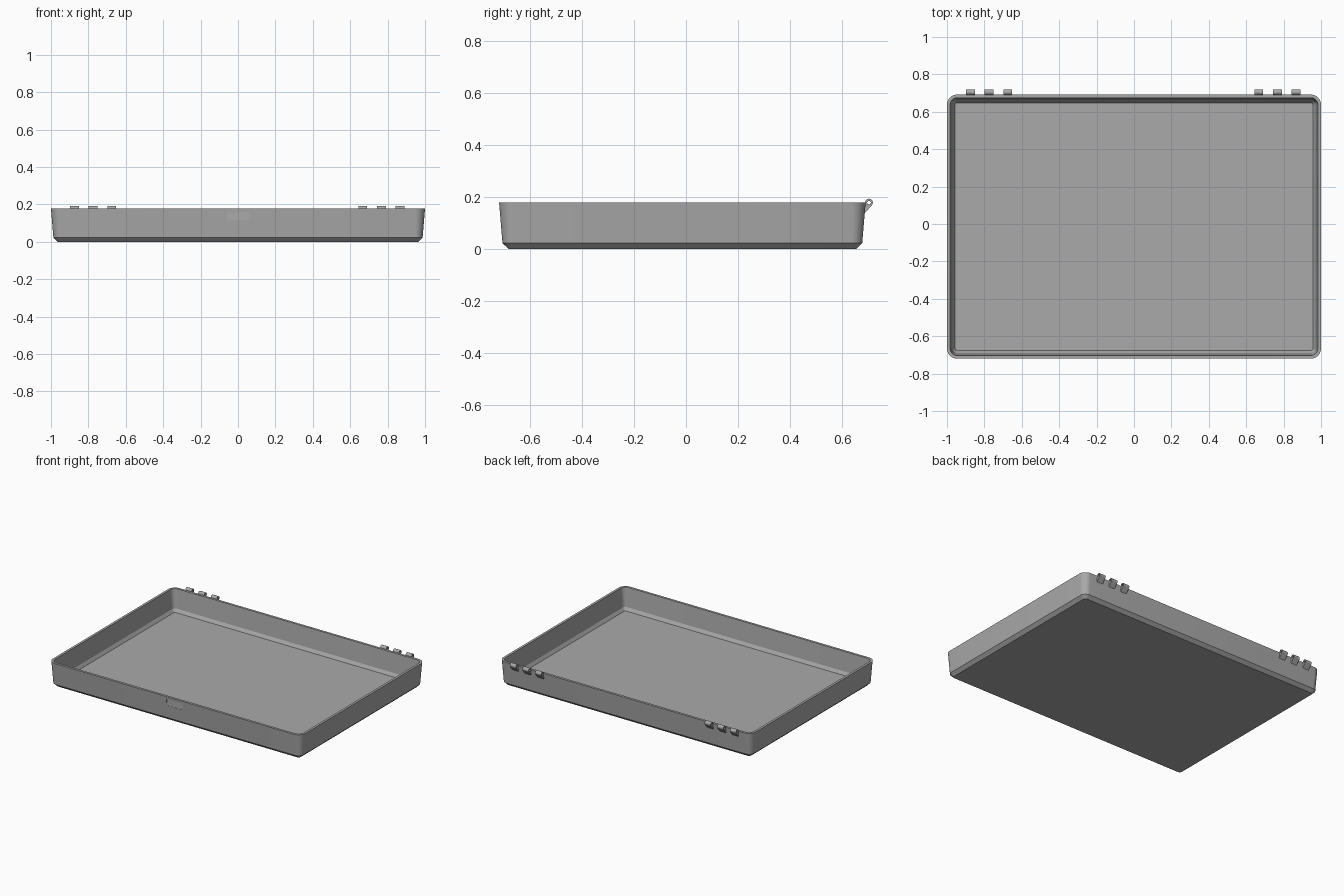
import bpy, bmesh, math

if "Cube" in bpy.data.objects:
    bpy.data.objects.remove(bpy.data.objects["Cube"])

grey = bpy.data.materials.new("grey plastic")
grey.diffuse_color = (0.4, 0.4, 0.4, 1)
grey.use_nodes = True
grey.node_tree.nodes["Principled BSDF"].inputs["Base Color"].default_value = grey.diffuse_color

X, Y0, Y1, R, H = 1.0, -0.72, 0.692, 0.055, 0.178


def finish(bm, name):
    bmesh.ops.recalc_face_normals(bm, faces=bm.faces)
    me = bpy.data.meshes.new(name)
    bm.to_mesh(me)
    bm.free()
    ob = bpy.data.objects.new(name, me)
    bpy.context.collection.objects.link(ob)
    me.materials.append(grey)
    return ob


def smooth(ob):
    bpy.ops.object.select_all(action='DESELECT')
    ob.select_set(True)
    bpy.context.view_layer.objects.active = ob
    bpy.ops.object.shade_smooth_by_angle(angle=math.radians(25))


def rounded_loop(bm, inset, z, steps=10):
    """Rounded rectangle drawn in from the rim outline by inset."""
    r = R - inset
    corners = [(X - R, Y1 - R), (-X + R, Y1 - R), (-X + R, Y0 + R), (X - R, Y0 + R)]
    return [bm.verts.new((cx + r * math.cos(a), cy + r * math.sin(a), z))
            for i, (cx, cy) in enumerate(corners)
            for a in [math.pi / 2 * (i + k / steps) for k in range(steps + 1)]]


# Tray shell: underside, chamfer, drafted wall, rim, inner wall, sloped ledge, floor
bm = bmesh.new()
profile = [(0.036, 0), (0.013, 0.022), (0, H), (0.017, H), (0.03, 0.042), (0.044, 0.02)]
loops = [rounded_loop(bm, d, z) for d, z in profile]
for a, b in zip(loops, loops[1:]):
    n = len(a)
    for i in range(n):
        bm.faces.new((a[i], a[(i + 1) % n], b[(i + 1) % n], b[i]))
bm.faces.new(loops[0])
bm.faces.new(loops[-1])
tray = finish(bm, "tray")

# Shallow latch recess in the front wall
bm = bmesh.new()
bmesh.ops.create_cube(bm, size=1)
for v in bm.verts:
    v.co = (v.co.x * 0.125, -0.7635 + v.co.y * 0.1, 0.136 + v.co.z * 0.046)
cutter = finish(bm, "latch_cutter")
cutter.hide_render = True
cutter.hide_viewport = True
mod = tray.modifiers.new("latch recess", 'BOOLEAN')
mod.object = cutter
mod.operation = 'DIFFERENCE'
mod.solver = 'EXACT'
smooth(tray)


def knuckle(x, name, w=0.048, cy=0.705, cz=0.178, r=0.015, hole=0.007, n=24):
    """Hinge barrel with a pin hole and a web running down to the wall."""
    bm = bmesh.new()
    rings = {}
    for s in (-1, 1):
        for rad in (r, hole):
            rings[s, rad] = [bm.verts.new((x + s * w / 2, cy + rad * math.cos(t), cz + rad * math.sin(t)))
                             for t in [2 * math.pi * k / n for k in range(n)]]
    for i in range(n):
        j = (i + 1) % n
        for p, q in (((-1, r), (1, r)), ((1, r), (1, hole)),
                     ((1, hole), (-1, hole)), ((-1, hole), (-1, r))):
            bm.faces.new((rings[p][i], rings[p][j], rings[q][j], rings[q][i]))
    # web under the barrel
    web = [(cy + 0.013, cz - 0.0075), (cy - 0.018, 0.135), (cy - 0.021, 0.170), (cy - 0.010, cz - 0.0105)]
    ends = [[bm.verts.new((x + s * w / 2, y, z)) for y, z in web] for s in (-1, 1)]
    for e in ends:
        bm.faces.new(e)
    for i in range(4):
        j = (i + 1) % 4
        bm.faces.new((ends[0][i], ends[0][j], ends[1][j], ends[1][i]))
    smooth(finish(bm, name))


# Two groups of three hinge knuckles along the back
for side, start in (("left", -0.875), ("right", 0.667)):
    for k in range(3):
        knuckle(start + 0.1 * k, f"hinge_knuckle_{side}_{k + 1}")
